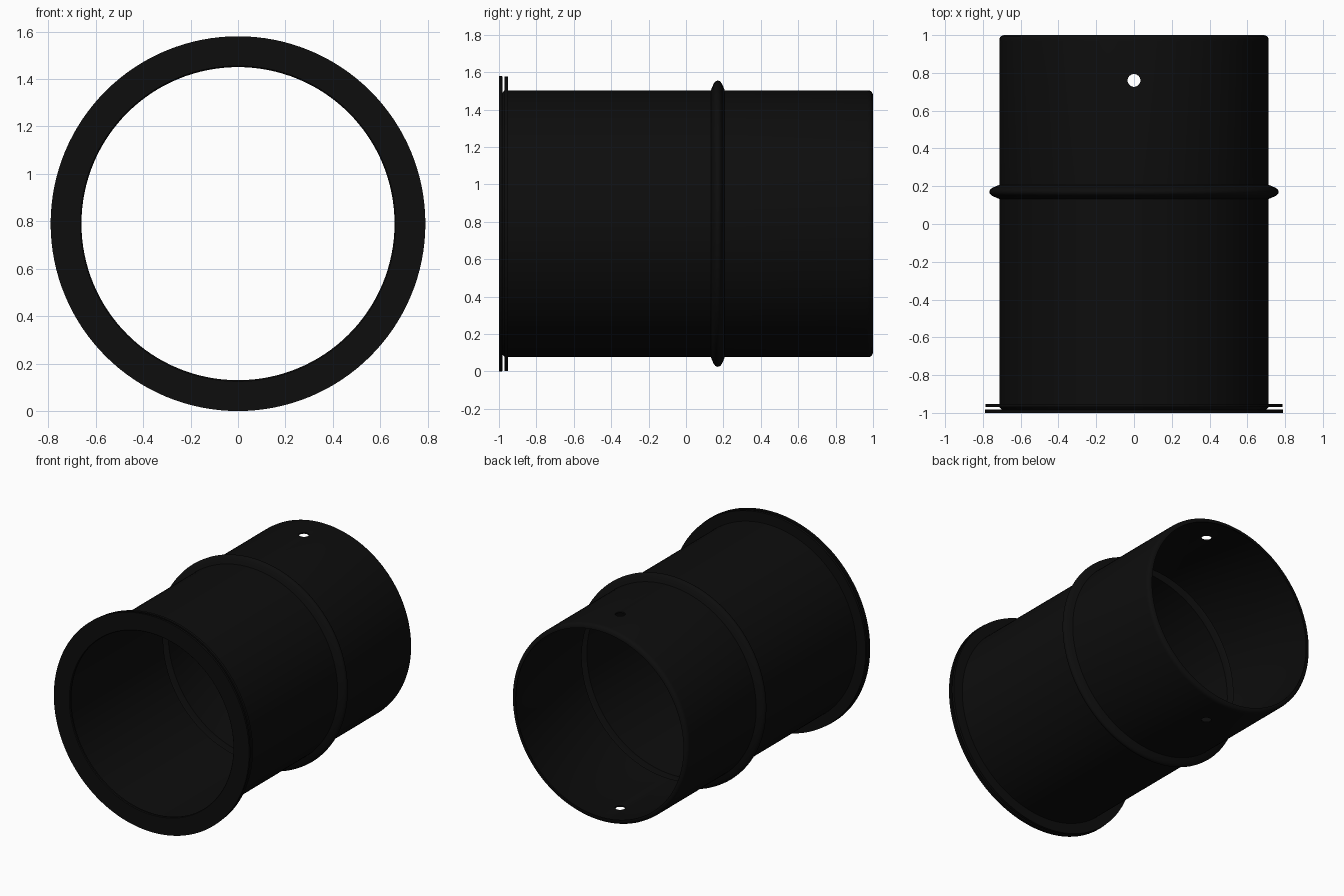
import bpy, bmesh, math
from mathutils import Matrix

cube = bpy.data.objects.get("Cube")
if cube:
    bpy.data.objects.remove(cube, do_unlink=True)

AXIS_Z = 0.79
SEGMENTS = 128

black = bpy.data.materials.new("black_metal")
black.use_nodes = True
COLOUR = (0.004, 0.004, 0.004, 1)
black.diffuse_color = COLOUR
black.node_tree.nodes["Principled BSDF"].inputs["Base Color"].default_value = COLOUR


def bead(wall, crest, half, y=0.17, steps=10):
    """Raised rounded rib on the wall, from rear to front."""
    pts = []
    for i in range(steps + 1):
        t = 1 - 2 * i / steps
        rise = (1 - abs(t) ** 2.5) ** 1.2
        pts.append((wall + (crest - wall) * rise, y + half * t))
    return pts


def lathe(name, profile):
    """Spin a closed (radius, y) section around the pipe axis."""
    bm = bmesh.new()
    rings = []
    for i in range(SEGMENTS):
        a = 2 * math.pi * i / SEGMENTS
        rings.append([bm.verts.new((r * math.cos(a), y, AXIS_Z + r * math.sin(a)))
                      for r, y in profile])
    n = len(profile)
    for i in range(SEGMENTS):
        a, b = rings[i], rings[(i + 1) % SEGMENTS]
        for j in range(n):
            k = (j + 1) % n
            bm.faces.new((a[j], a[k], b[k], b[j]))
    bmesh.ops.recalc_face_normals(bm, faces=bm.faces)
    mesh = bpy.data.meshes.new(name)
    bm.to_mesh(mesh)
    bm.free()
    mesh.materials.append(black)
    obj = bpy.data.objects.new(name, mesh)
    bpy.context.collection.objects.link(obj)
    return obj


# Thin sheet section: rolled rear lip, outer wall with rib, grooved front flange, inner wall
rear_lip = [(0.68, 1), (0.69, 1), (0.704, 0.994), (0.711, 0.985), (0.713, 0.97)]
flange = [(0.713, -0.952), (0.787, -0.952), (0.787, -0.97), (0.713, -0.97),
          (0.693, -0.989), (0.765, -0.989), (0.768, -0.981), (0.787, -0.981),
          (0.79, -0.985), (0.79, -1), (0.665, -1), (0.66, -0.995),
          (0.662, -0.98), (0.69, -0.955), (0.704, -0.94)]
inner_lip = [(0.704, 0.968), (0.696, 0.987), (0.68, 0.991)]
profile = (rear_lip + bead(0.713, 0.765, 0.037) + flange
           + bead(0.704, 0.756, 0.03)[::-1] + inner_lip)
pipe = lathe("pipe_collar", profile)

# Pin hole through the top and bottom walls
bm = bmesh.new()
bmesh.ops.create_cone(bm, cap_ends=True, segments=32, radius1=0.034, radius2=0.034,
                      depth=2, matrix=Matrix.Translation((0, 0.76, AXIS_Z)))
cut_mesh = bpy.data.meshes.new("hole_cutter")
bm.to_mesh(cut_mesh)
bm.free()
cut_mesh.materials.append(black)
cutter = bpy.data.objects.new("hole_cutter", cut_mesh)
cutter.hide_render = True
bpy.context.collection.objects.link(cutter)

mod = pipe.modifiers.new("pin_hole", 'BOOLEAN')
mod.operation = 'DIFFERENCE'
mod.solver = 'EXACT'
mod.object = cutter
bpy.ops.object.select_all(action='DESELECT')
pipe.select_set(True)
bpy.context.view_layer.objects.active = pipe
bpy.ops.object.modifier_apply(modifier=mod.name)
bpy.data.objects.remove(cutter, do_unlink=True)

bpy.ops.object.shade_smooth_by_angle(angle=math.radians(35))
